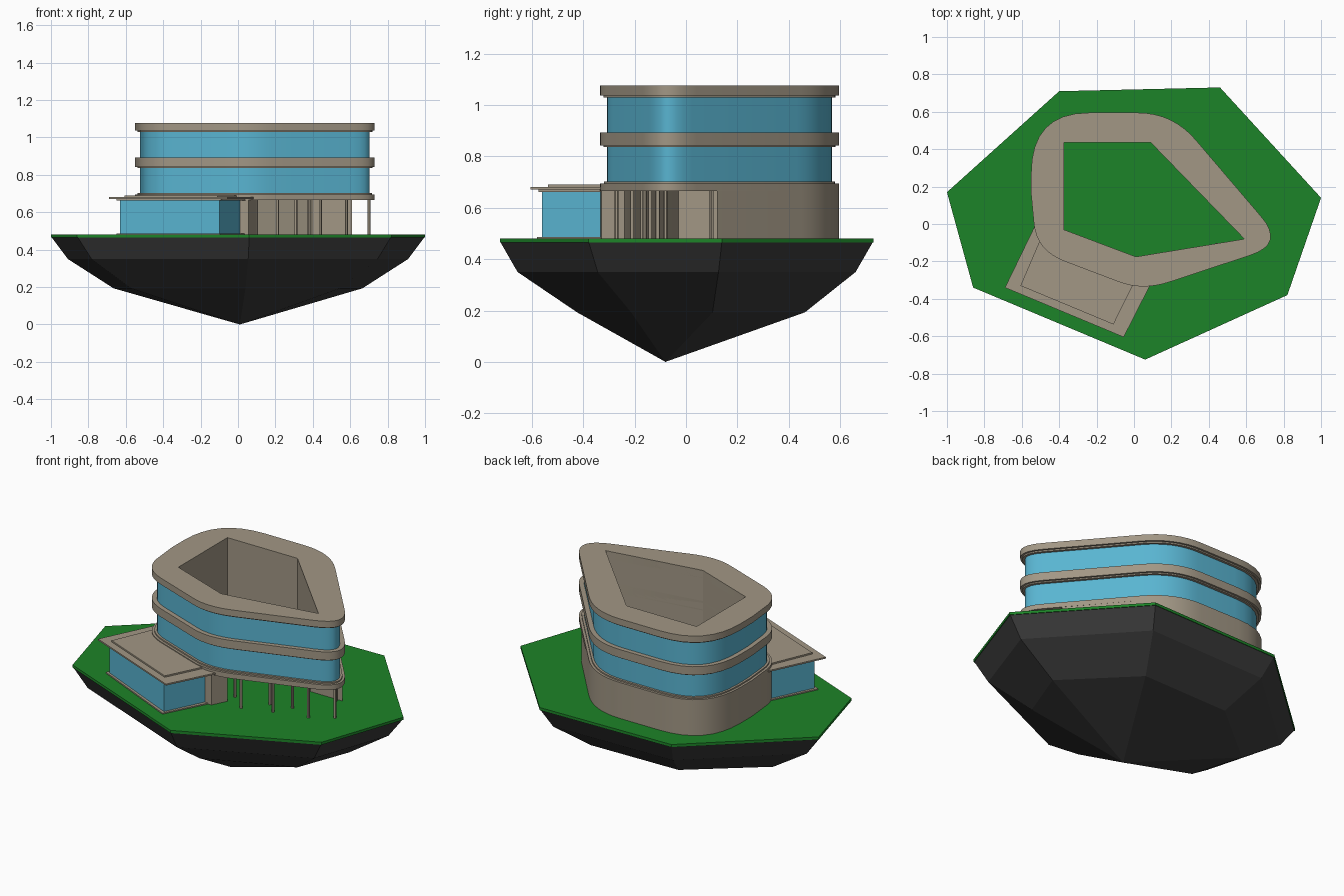
import bpy, bmesh, math
from mathutils import Vector

if "Cube" in bpy.data.objects:
    bpy.data.objects.remove(bpy.data.objects["Cube"])


def material(name, rgb):
    m = bpy.data.materials.new(name)
    m.diffuse_color = (*rgb, 1)
    m.use_nodes = True
    m.node_tree.nodes["Principled BSDF"].inputs["Base Color"].default_value = m.diffuse_color
    return m


GRASS = material("grass", (0.012, 0.23, 0.021))
ROCK = material("rock", (0.045, 0.045, 0.045))
STONE = material("stone", (0.36, 0.31, 0.235))
GLASS = material("glass", (0.10, 0.46, 0.64))


def finish(bm, name, mat, smooth=False):
    bmesh.ops.recalc_face_normals(bm, faces=bm.faces[:])
    me = bpy.data.meshes.new(name)
    bm.to_mesh(me)
    bm.free()
    ob = bpy.data.objects.new(name, me)
    bpy.context.collection.objects.link(ob)
    me.materials.append(mat)
    if smooth:
        bpy.ops.object.select_all(action='DESELECT')
        ob.select_set(True)
        bpy.context.view_layer.objects.active = ob
        bpy.ops.object.shade_smooth_by_angle(angle=math.radians(30))
    return ob


def prism(name, loops, z0, z1, mat, smooth=False):
    """Extrude an outline (with optional hole loops) from z0 to z1."""
    bm = bmesh.new()
    edges = []
    for loop in loops:
        vs = [bm.verts.new((x, y, z0)) for x, y in loop]
        edges += [bm.edges.new((vs[i - 1], vs[i])) for i in range(len(vs))]
    bmesh.ops.triangle_fill(bm, edges=edges, use_beauty=True, normal=(0, 0, 1))
    ret = bmesh.ops.extrude_face_region(bm, geom=bm.faces[:], use_keep_orig=True)
    top = [g for g in ret["geom"] if isinstance(g, bmesh.types.BMVert)]
    bmesh.ops.translate(bm, verts=top, vec=(0, 0, z1 - z0))
    return finish(bm, name, mat, smooth)


def round_corner(a, c, b, n=8):
    """Quadratic curve from a to b, pulled towards corner c."""
    a, b, c = Vector(a), Vector(b), Vector(c)
    return [tuple(a * (1 - t) ** 2 + c * 2 * t * (1 - t) + b * t * t)
            for t in (i / n for i in range(n + 1))]


def inset(loop, d):
    """Move a clockwise outline inward by d (outward if negative)."""
    out = []
    for i, p in enumerate(loop):
        p = Vector(p)
        e1 = (p - Vector(loop[i - 1])).normalized()
        e2 = (Vector(loop[(i + 1) % len(loop)]) - p).normalized()
        n1, n2 = Vector((e1.y, -e1.x)), Vector((e2.y, -e2.x))
        out.append(tuple(p + (n1 + n2) * d / (1 + n1.dot(n2))))
    return out


# Floating island: grass plate and faceted rock
island = [(-1, 0.17), (-0.40, 0.71), (0.46, 0.73), (1, 0.14),
          (0.82, -0.38), (0.06, -0.725), (-0.86, -0.34)]
prism("grass_plate", [island], 0.464, 0.48, GRASS)

bm = bmesh.new()
rings = []
for z, sx, sy, oy in ((0.464, 0.995, 0.995, 0), (0.35, 0.91, 0.905, 0), (0.193, 0.665, 0.61, 0.018)):
    rings.append([bm.verts.new((x * sx, y * sy + oy, z)) for x, y in island])
tip = bm.verts.new((0.01, -0.08, 0))
bm.faces.new(rings[0])
for i in range(7):
    for r0, r1 in zip(rings, rings[1:]):
        bm.faces.new((r0[i - 1], r0[i], r1[i], r1[i - 1]))
    bm.faces.new((rings[2][i - 1], rings[2][i], tip))
finish(bm, "rock_base", ROCK)

# Main building outlines, clockwise
back = (round_corner((-0.55, 0.27), (-0.55, 0.595), (-0.24, 0.595))
        + round_corner((0.02, 0.595), (0.206, 0.595), (0.33, 0.45)))
right = round_corner((0.68, 0.04), (0.807, -0.107), (0.62, -0.168))
front = round_corner((0.19, -0.31), (0.046, -0.358), (-0.08, -0.31))
left = round_corner((-0.37, -0.20), (-0.52, -0.143), (-0.535, 0.0)) + [(-0.55, 0.16)]
outline = back + right + front + left
court = [(-0.375, 0.435), (0.09, 0.435), (0.59, -0.08), (0.01, -0.175), (-0.375, -0.03)]

# Ground floor, open at the front right
ground = (back + [(0.61, 0.12), (0.396, 0.12), (0.09, 0.435), (-0.375, 0.435),
                  (-0.375, -0.03), (0.01, -0.175), (0.10, -0.24), (0.055, -0.33)]
          + [p for p in front if p[0] < 0.04] + left)
prism("ground_floor_walls", [ground], 0.48, 0.67, STONE, True)

# Floor slabs, roof and their thin lips
for name, z0, z1, d in (("first_floor_slab", 0.665, 0.695, 0),
                        ("first_floor_lip", 0.695, 0.703, 0.014),
                        ("second_floor_lip", 0.836, 0.843, 0.012),
                        ("second_floor_slab", 0.843, 0.893, 0),
                        ("roof_lip", 1.03, 1.038, 0.012),
                        ("roof_slab", 1.038, 1.077, 0)):
    prism(name, [inset(outline, d), court], z0, z1, STONE, True)

# Glass storeys and courtyard lining
for name, z0, z1 in (("lower_glass", 0.70, 0.84), ("upper_glass", 0.89, 1.035)):
    prism(name, [inset(outline, 0.027), inset(court, -0.01)], z0, z1, GLASS, True)
prism("courtyard_wall", [inset(court, -0.02), court], 0.67, 1.07, STONE)

# Columns below the open corner
for i, (x, y) in enumerate([(0.10, -0.17), (0.21, -0.27), (0.38, -0.21), (0.58, -0.16),
                            (0.70, -0.08), (0.31, -0.14), (0.44, -0.11), (0.58, 0.10)]):
    bm = bmesh.new()
    bmesh.ops.create_cone(bm, cap_ends=True, segments=12, radius1=0.008, radius2=0.008, depth=0.19)
    bmesh.ops.translate(bm, verts=bm.verts[:], vec=(x, y, 0.573))
    finish(bm, f"column_{i + 1}", STONE, True)

# Front annex: base plate, glass room and layered roof
annex = [("annex_base", 0.48, 0.487, STONE, [(-0.49, 0), (0, -0.2), (0.035, -0.33), (-0.095, -0.58), (-0.65, -0.325)]),
         ("annex_glass", 0.485, 0.667, GLASS, [(-0.50, -0.05), (-0.05, -0.2), (0.015, -0.325), (-0.10, -0.56), (-0.63, -0.32)]),
         ("annex_soffit", 0.662, 0.672, STONE, [(-0.51, -0.05), (0, -0.2), (0.04, -0.33), (-0.09, -0.575), (-0.65, -0.33)]),
         ("annex_roof", 0.672, 0.681, STONE, [(-0.53, -0.01), (0, -0.2), (0.085, -0.33), (-0.055, -0.605), (-0.69, -0.34)]),
         ("annex_roof_top", 0.681, 0.69, STONE, [(-0.50, -0.08), (-0.05, -0.22), (0.0, -0.315), (-0.11, -0.537), (-0.607, -0.33)])]
for name, z0, z1, mat, loop in annex:
    prism(name, [loop], z0, z1, mat)
